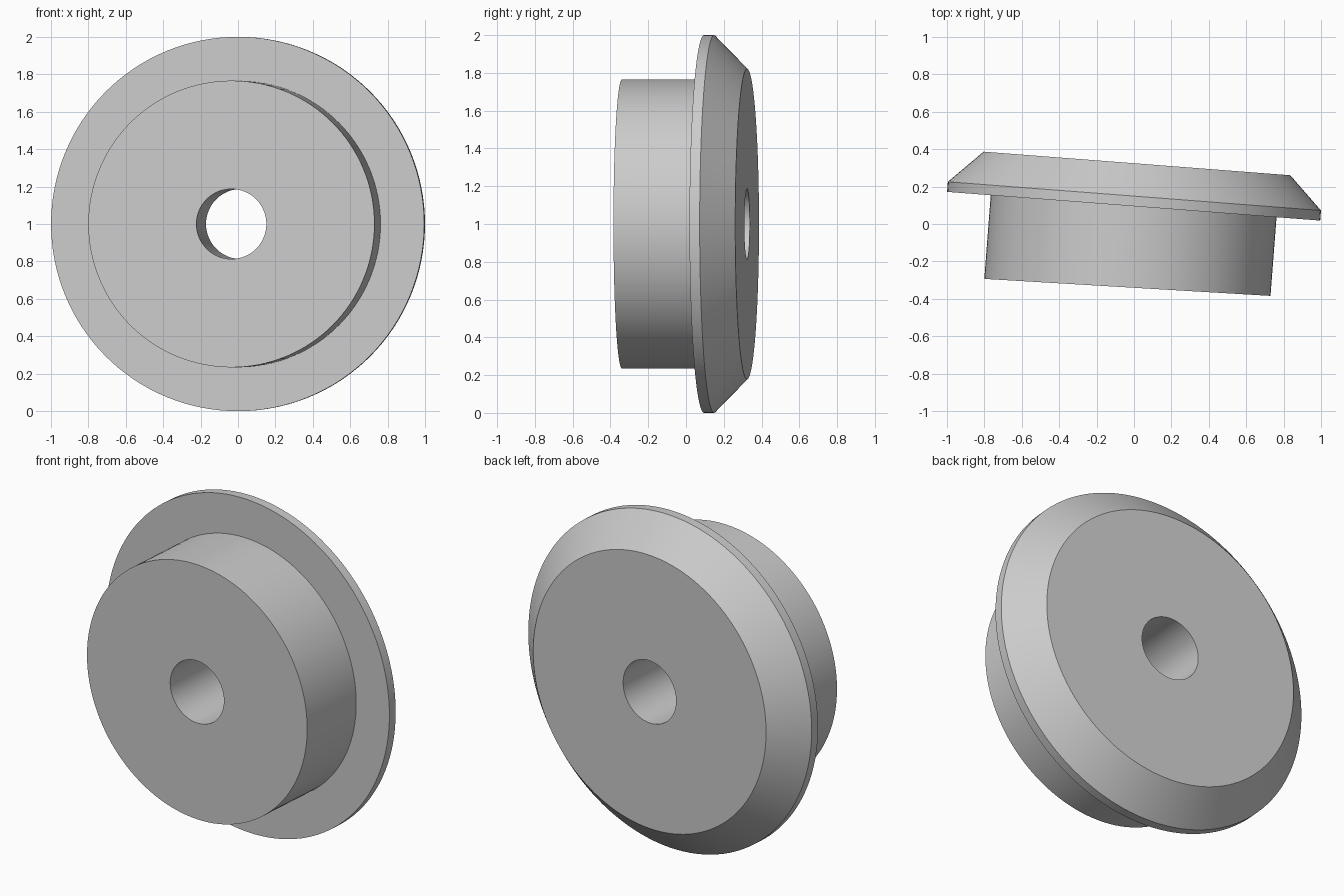
import bpy
import bmesh
from math import cos, sin, pi, radians, tan
from mathutils import Matrix

cube = bpy.data.objects.get("Cube")
if cube:
    bpy.data.objects.remove(cube)

SEGMENTS = 128
TURN = radians(-4.4)       # the wheel is turned slightly about z
FACE_SKEW = tan(radians(1.0))  # the hub face is cut a little off square

grey = bpy.data.materials.new("plain_grey")
grey.use_nodes = True
colour = (0.6, 0.6, 0.6, 1)
grey.diffuse_color = colour
grey.node_tree.nodes["Principled BSDF"].inputs["Base Color"].default_value = colour

# Closed cross-section (radius, distance along axle): bore, hub, flange, bevel
profile = [
    (0.187, -0.46),
    (0.766, -0.46),
    (0.766, -0.025),
    (1.0, -0.025),
    (1.0, 0.029),
    (0.822, 0.204),
    (0.187, 0.204),
]

bm = bmesh.new()
rings = []
for radius, depth in profile:
    ring = []
    for i in range(SEGMENTS):
        a = 2 * pi * i / SEGMENTS
        x = radius * cos(a)
        skew = FACE_SKEW * x if depth == profile[0][1] else 0
        ring.append(bm.verts.new((x, depth + skew, radius * sin(a))))
    rings.append(ring)

# Join each ring to the next, the last closing back to the first
for k, ring in enumerate(rings):
    other = rings[(k + 1) % len(rings)]
    for i in range(SEGMENTS):
        j = (i + 1) % SEGMENTS
        bm.faces.new((ring[i], ring[j], other[j], other[i]))
bmesh.ops.recalc_face_normals(bm, faces=bm.faces)
bm.transform(Matrix.Translation((0, 0.12, 1)) @ Matrix.Rotation(TURN, 4, 'Z'))

mesh = bpy.data.meshes.new("flanged_wheel")
bm.to_mesh(mesh)
bm.free()
mesh.materials.append(grey)
wheel = bpy.data.objects.new("flanged_wheel", mesh)
bpy.context.collection.objects.link(wheel)

bpy.context.view_layer.objects.active = wheel
wheel.select_set(True)
bpy.ops.object.shade_smooth_by_angle(angle=radians(15))
